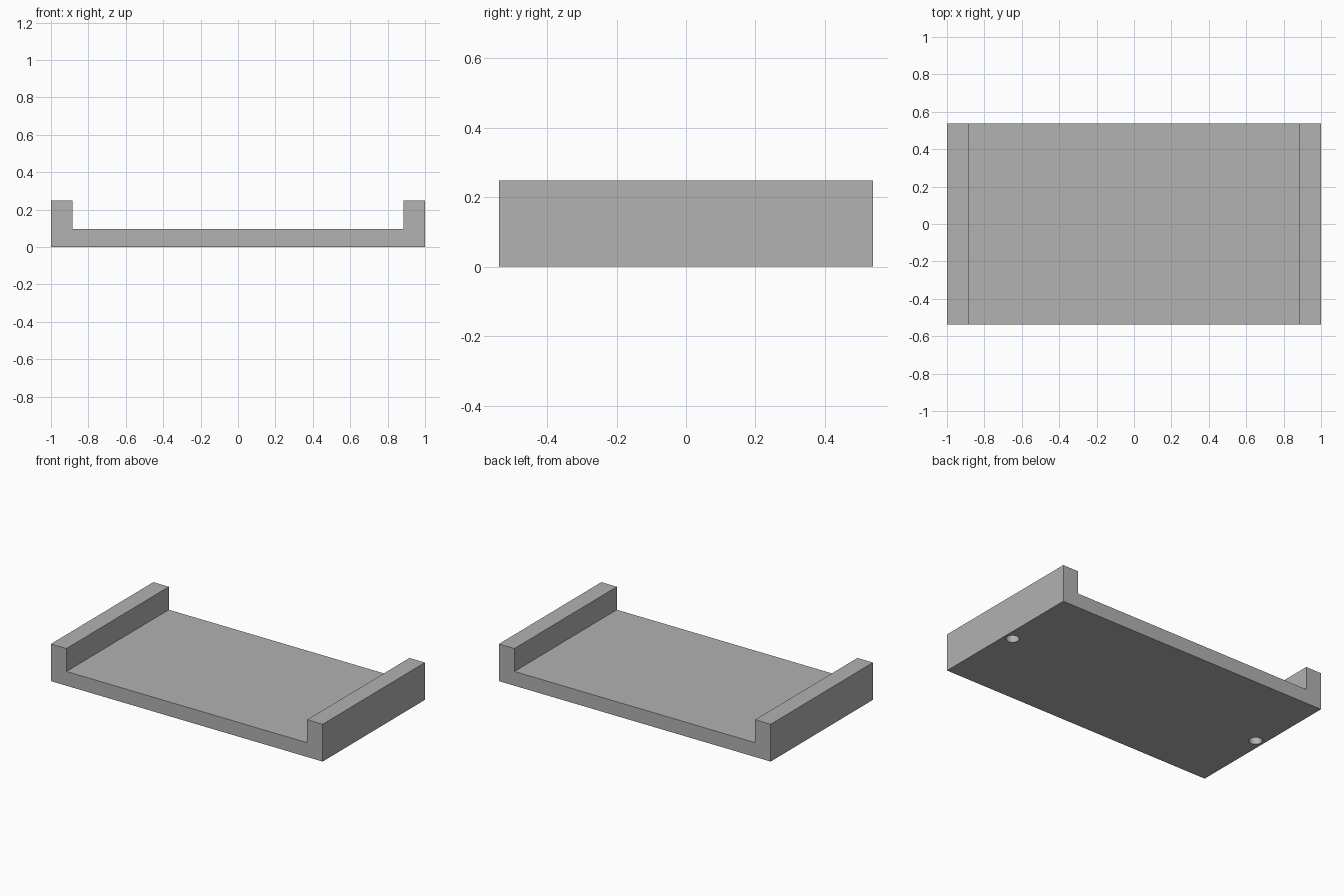
import bpy
import bmesh
import math

if "Cube" in bpy.data.objects:
    bpy.data.objects.remove(bpy.data.objects["Cube"], do_unlink=True)

# Overall dimensions
HALF_X, HALF_Y = 1.0, 0.538
WALL, FLOOR_Z, TOP_Z = 0.114, 0.095, 0.248
HOLE_RADIUS, HOLE_DEPTH = 0.04, 0.15

grey = bpy.data.materials.new("mid_grey")
grey.use_nodes = True
colour = (0.445, 0.445, 0.445, 1)
grey.diffuse_color = colour
grey.node_tree.nodes["Principled BSDF"].inputs["Base Color"].default_value = colour

# Tray: U-shaped profile extruded from front to back
inner = HALF_X - WALL
right_half = [(HALF_X, 0), (HALF_X, TOP_Z), (inner, TOP_Z), (inner, FLOOR_Z)]
profile = right_half + [(-x, z) for x, z in reversed(right_half)]

bm = bmesh.new()
face = bm.faces.new([bm.verts.new((x, -HALF_Y, z)) for x, z in profile])
extruded = bmesh.ops.extrude_face_region(bm, geom=[face])["geom"]
back_verts = [v for v in extruded if isinstance(v, bmesh.types.BMVert)]
bmesh.ops.translate(bm, verts=back_verts, vec=(0, 2 * HALF_Y, 0))
bmesh.ops.recalc_face_normals(bm, faces=bm.faces)
mesh = bpy.data.meshes.new("tray")
bm.to_mesh(mesh)
bm.free()
mesh.materials.append(grey)
tray = bpy.data.objects.new("tray", mesh)
bpy.context.collection.objects.link(tray)


def drill_hole(x):
    """Sink a blind round hole into the underside, centred under a side wall."""
    bpy.ops.mesh.primitive_cylinder_add(
        vertices=32, radius=HOLE_RADIUS, depth=2 * HOLE_DEPTH, location=(x, 0, 0))
    cutter = bpy.context.object
    cutter.name = "hole_cutter"
    cutter.hide_render = True
    cutter.data.materials.append(grey)
    cut = tray.modifiers.new("hole", "BOOLEAN")
    cut.operation = "DIFFERENCE"
    cut.solver = "EXACT"
    cut.object = cutter
    bpy.ops.object.select_all(action="DESELECT")
    tray.select_set(True)
    bpy.context.view_layer.objects.active = tray
    bpy.ops.object.modifier_apply(modifier=cut.name)
    bpy.data.objects.remove(cutter, do_unlink=True)


# Two holes, one under each side wall
for side in (-1, 1):
    drill_hole(side * (HALF_X - WALL / 2))

tray.select_set(True)
bpy.ops.object.shade_smooth_by_angle(angle=math.radians(30))
